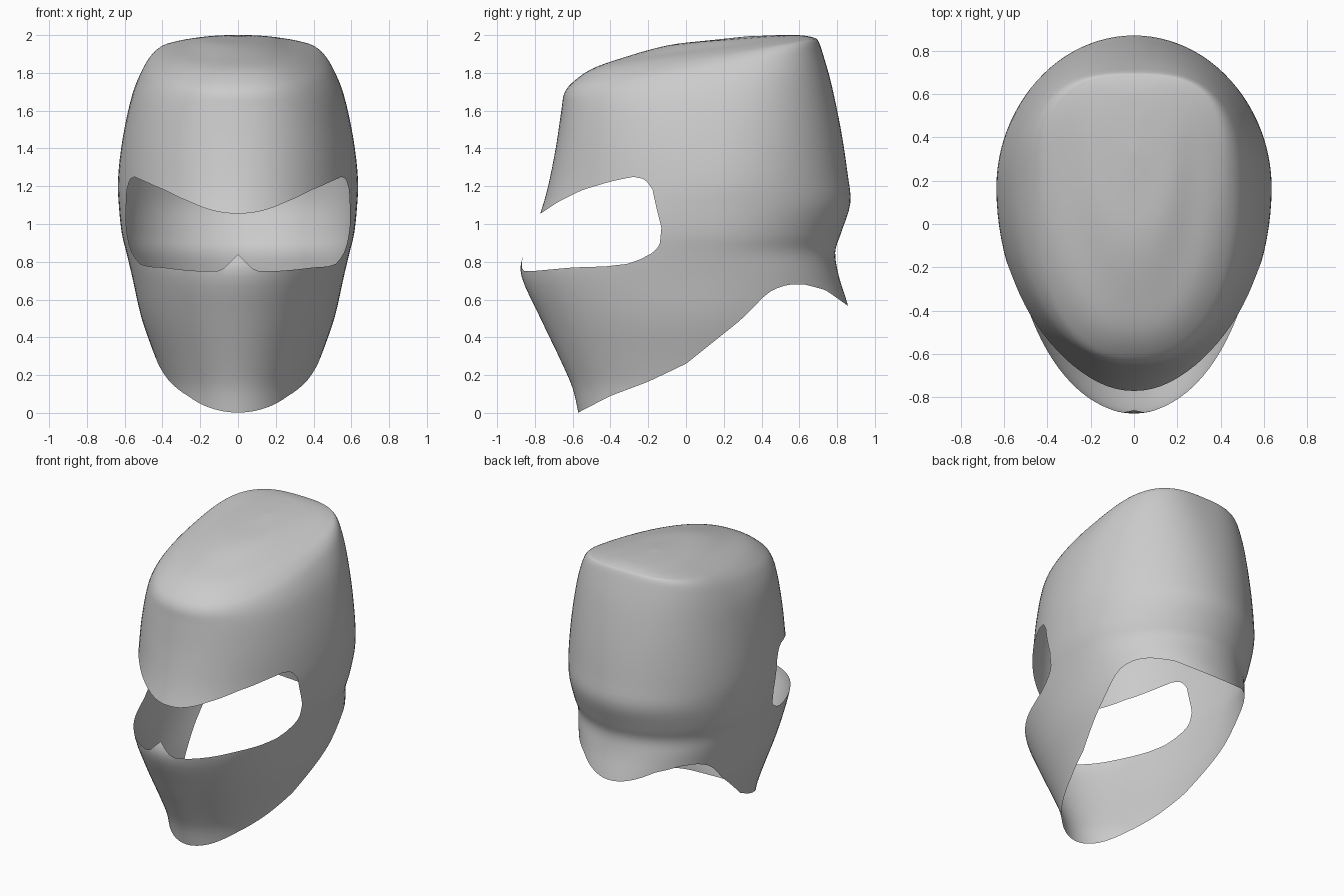
import bpy, bmesh, math
from mathutils import Vector

if "Cube" in bpy.data.objects:
    bpy.data.objects.remove(bpy.data.objects["Cube"])

COLS, STEPS = 96, 4

# Rings: front y, front z, back y, back z, half width, y of widest point, roundness front, back
RINGS = [
    (-.57, .00, .80, .00, .38, .10, 2.0, 2.0),
    (-.60, .13, .80, .13, .39, .10, 2.0, 2.0),
    (-.66, .27, .84, .27, .43, .10, 2.0, 2.0),
    (-.77, .50, .87, .50, .51, .12, 2.0, 2.0),
    (-.87, .72, .81, .72, .56, .13, 2.0, 2.1),
    (-.86, .84, .79, .85, .59, .14, 2.0, 2.0),
    (-.81, .95, .82, .95, .615, .15, 2.0, 2.0),
    (-.77, 1.06, .87, 1.11, .63, .16, 2.0, 2.0),
    (-.73, 1.20, .855, 1.27, .635, .17, 2.0, 2.0),
    (-.69, 1.40, .82, 1.50, .61, .17, 2.1, 2.1),
    (-.66, 1.60, .77, 1.74, .56, .18, 2.2, 2.3),
    (-.645, 1.69, .725, 1.90, .50, .20, 2.3, 2.6),
    (-.60, 1.75, .70, 1.97, .44, .26, 2.4, 2.8),
    (-.50, 1.82, .68, 1.985, .37, .32, 2.4, 2.8),
    (-.35, 1.875, .64, 1.995, .28, .36, 2.3, 2.6),
    (-.10, 1.945, .59, 2.0, .19, .36, 2.2, 2.3),
    (.15, 1.975, .50, 2.0, .10, .35, 2.0, 2.0),
    (.34, 1.995, .36, 1.995, .005, .35, 2.0, 2.0),
]

# Eye opening and lower rim, as side outlines (y, z)
OPENING = [(-1.2, 1.0), (-.77, 1.055), (-.68, 1.115), (-.55, 1.18), (-.40, 1.225), (-.28, 1.25),
           (-.22, 1.238), (-.18, 1.195), (-.16, 1.10), (-.13, .98), (-.14, .88), (-.20, .83),
           (-.30, .79), (-.43, .775), (-.60, .77), (-.82, .75), (-1.2, .75)]
RIM = [(-1.2, -.3), (-.57, .002), (-.40, .09), (-.20, .165), (0, .26), (.20, .42), (.30, .50),
       (.43, .635), (.50, .668), (.55, .68), (.63, .68), (.74, .65), (.86, .565), (1.2, .3)]


def spline(a, b, c, d, t):
    return [.5 * (2*q + (r-p)*t + (2*p-5*q+4*r-s)*t*t + (3*q-p-3*r+s)*t**3)
            for p, q, r, s in zip(a, b, c, d)]


def ring_points(r):
    yf, zf, yb, zb, w, yc, pf, pb = r
    pts = []
    for i in range(COLS):
        a = 2 * math.pi * i / COLS
        c, s = math.cos(a), math.sin(a)
        p = pf if c > 0 else pb
        depth = yc - yf if c > 0 else yb - yc
        x = w * math.copysign(abs(s) ** (2/p), s) if abs(s) > 1e-6 else 0
        y = yc - depth * math.copysign(abs(c) ** (2/p), c)
        k = (y - yf) / max(yb - yf, 1e-6)
        pts.append(Vector((x, y, min(zf + (zb - zf) * k, 2))))
    return pts


def opening_distance(y, z):
    """Positive inside the eye opening."""
    inside, best = False, 9
    for (ay, az), (by, bz) in zip(OPENING, OPENING[1:] + OPENING[:1]):
        dy, dz = by - ay, bz - az
        t = max(0, min(1, ((y-ay)*dy + (z-az)*dz) / (dy*dy + dz*dz)))
        best = min(best, math.hypot(y - ay - t*dy, z - az - t*dz))
        if (az > z) != (bz > z) and y < ay + (z - az) * dy / dz:
            inside = not inside
    return best if inside else -best


def eye_field(p):
    # the small nose peak rises into the opening
    return -min(opening_distance(p.y, p.z), p.z - (.84 - abs(p.x)))


def rim_field(p):
    for (ay, az), (by, bz) in zip(RIM, RIM[1:]):
        if p.y <= by:
            return p.z - az - (bz - az) * (p.y - ay) / (by - ay)
    return 1


def clip(poly, field):
    """Keep the part of a face where the field is positive."""
    vals, out = [field(p) for p in poly], []
    for i, p in enumerate(poly):
        j = (i + 1) % len(poly)
        if vals[i] >= 0:
            out.append(p)
        if (vals[i] >= 0) != (vals[j] >= 0):
            out.append(p.lerp(poly[j], vals[i] / (vals[i] - vals[j])))
    return out


# Loft the rings into a dense skin
rows = []
for i in range(len(RINGS) - 1):
    ctrl = [RINGS[max(0, min(len(RINGS) - 1, i + k))] for k in (-1, 0, 1, 2)]
    rows += [ring_points(spline(*ctrl, s / STEPS)) for s in range(STEPS)]
rows.append(ring_points(RINGS[-1]))

# Trim every face by the eye opening and the lower rim
bm = bmesh.new()
faces = [[lo[i], lo[(i+1) % COLS], hi[(i+1) % COLS], hi[i]]
         for lo, hi in zip(rows, rows[1:]) for i in range(COLS)]
faces.append(rows[-1])
for quad in faces:
    poly = clip(quad, eye_field)
    if len(poly) > 2:
        poly = clip(poly, rim_field)
    if len(poly) > 2:
        bm.faces.new([bm.verts.new(p) for p in poly])
bmesh.ops.remove_doubles(bm, verts=bm.verts, dist=.0008)
bmesh.ops.recalc_face_normals(bm, faces=bm.faces)
top = max(bm.faces, key=lambda f: f.calc_center_median().z)
if top.normal.z < 0:
    bmesh.ops.reverse_faces(bm, faces=bm.faces)
for f in bm.faces:
    f.smooth = True

mesh = bpy.data.meshes.new("helmet_shell")
bm.to_mesh(mesh)
bm.free()
shell = bpy.data.objects.new("helmet_shell", mesh)
bpy.context.collection.objects.link(shell)

grey = bpy.data.materials.new("plain_grey")
grey.diffuse_color = (.6, .6, .6, 1)
grey.use_nodes = True
grey.node_tree.nodes["Principled BSDF"].inputs["Base Color"].default_value = grey.diffuse_color
mesh.materials.append(grey)
